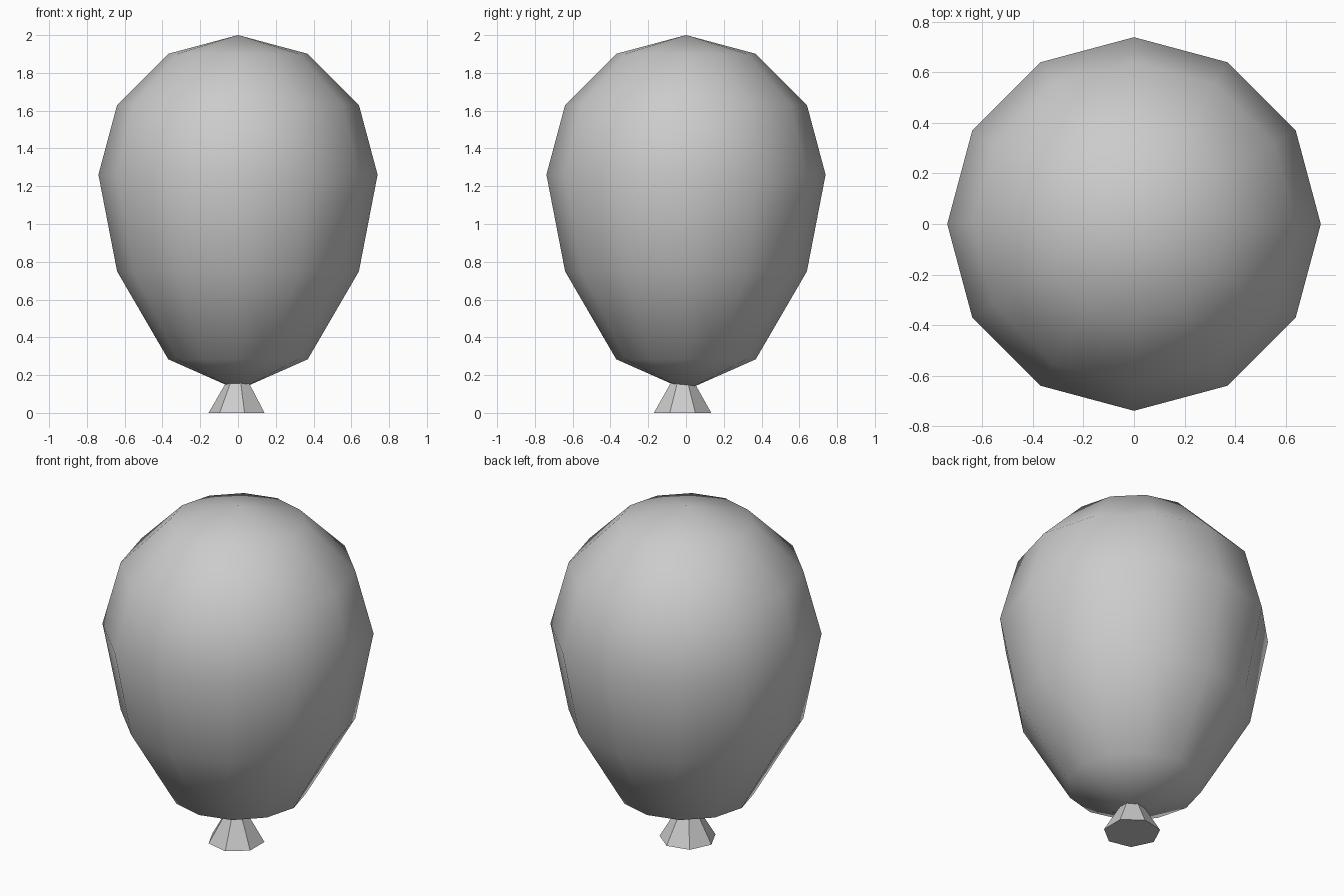
import bpy, bmesh
from math import cos, sin, pi

if "Cube" in bpy.data.objects:
    bpy.data.objects.remove(bpy.data.objects["Cube"])

R, MID = 0.739, 1.261          # balloon radius and height of the widest ring


def add_object(name, bm, smooth):
    bmesh.ops.recalc_face_normals(bm, faces=bm.faces[:])
    for f in bm.faces:
        f.smooth = smooth
    mesh = bpy.data.meshes.new(name)
    bm.to_mesh(mesh)
    bm.free()
    obj = bpy.data.objects.new(name, mesh)
    bpy.context.collection.objects.link(obj)
    return obj


# Balloon body: 12 x 6 sphere with its lower rings pulled down to a taper
bm = bmesh.new()
bmesh.ops.create_uvsphere(bm, u_segments=12, v_segments=6, radius=R)
lower = {1: 0.749, 2: 0.284, 3: 0.12}
for v in bm.verts:
    ring = 3 if v.co.z < -0.95 * R else 2 if v.co.z < -0.7 * R else 1 if v.co.z < -0.3 * R else 0
    v.co.z = lower.get(ring, v.co.z + MID)
add_object("balloon_body", bm, True)

# Flared seven-sided neck under the body, flat shaded, with a closed base
bm = bmesh.new()
rings = []
for r, z in ((0.156, 0.0), (0.052, 0.18)):
    rings.append([bm.verts.new((r * cos(pi + 2 * pi * i / 7),
                                r * sin(pi + 2 * pi * i / 7) - 0.018, z))
                  for i in range(7)])
base, top = rings
for i in range(7):
    j = (i + 1) % 7
    bm.faces.new((base[i], base[j], top[j], top[i]))
bm.faces.new(base)
add_object("balloon_neck", bm, False)
